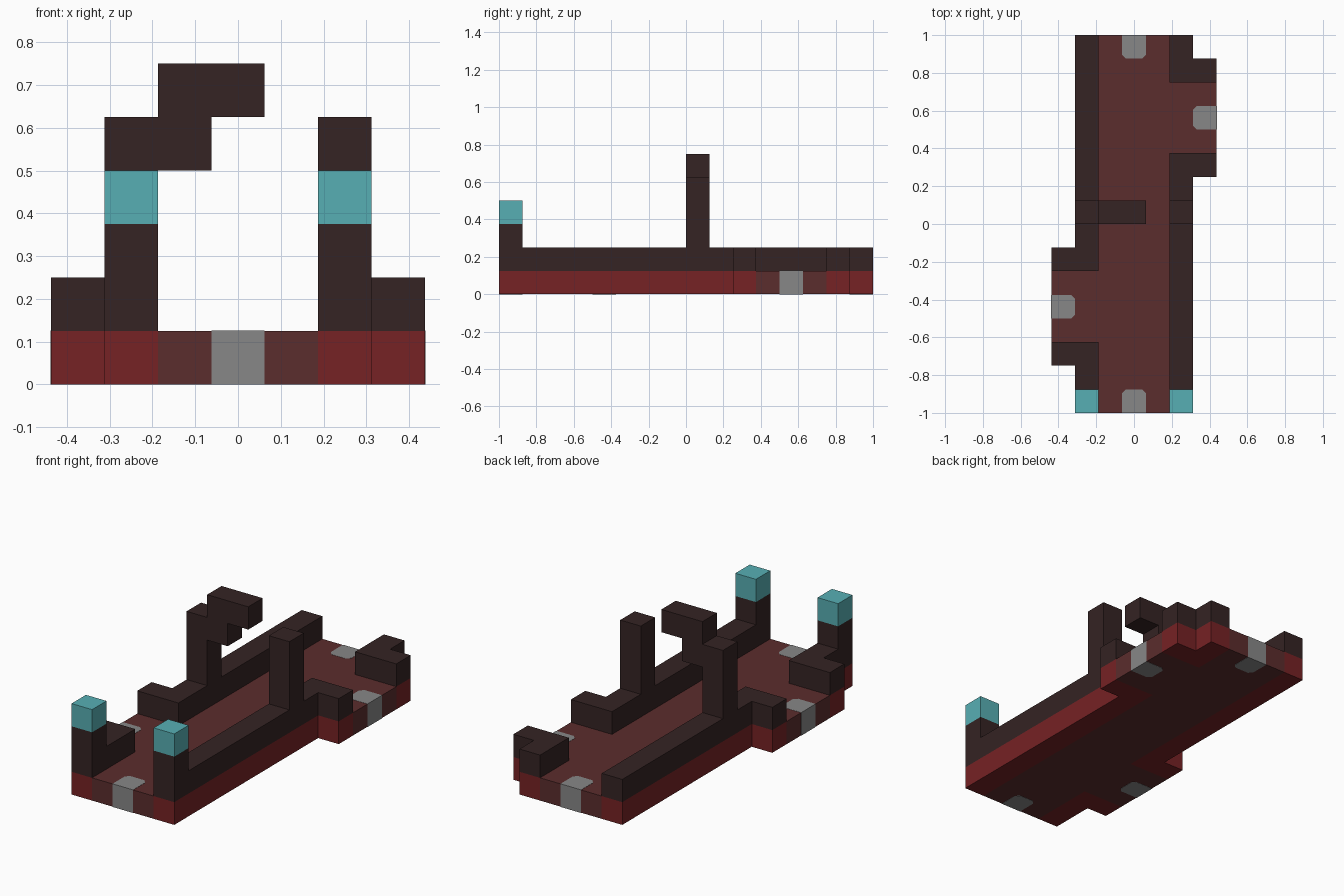
import bpy
import bmesh
from mathutils import Vector

if "Cube" in bpy.data.objects:
    bpy.data.objects.remove(bpy.data.objects["Cube"], do_unlink=True)

U = 0.125                              # block size
ORIGIN = Vector((-3.5, -8, 0))         # grid corner, in blocks


def material(name, rgb):
    m = bpy.data.materials.new(name)
    m.use_nodes = True
    m.diffuse_color = (*rgb, 1)
    m.node_tree.nodes["Principled BSDF"].inputs["Base Color"].default_value = (*rgb, 1)
    return m


dark_wood = material("dark wood", (0.035, 0.017, 0.017))
hull_red = material("hull red", (0.18, 0.016, 0.018))
deck_brown = material("deck brown", (0.104, 0.026, 0.026))
stone_grey = material("stone grey", (0.245, 0.245, 0.245))
lamp_teal = material("lamp teal", (0.097, 0.43, 0.455))


def block(x, y, z, w=1, d=1, h=1):
    """All grid cells of a box."""
    return {(i, j, k) for i in range(x, x + w)
            for j in range(y, y + d) for k in range(z, z + h)}


def finish(name, bm, mat):
    bmesh.ops.recalc_face_normals(bm, faces=bm.faces)
    me = bpy.data.meshes.new(name)
    bm.to_mesh(me)
    bm.free()
    me.materials.append(mat)
    bpy.context.collection.objects.link(bpy.data.objects.new(name, me))


def shell(name, cells, solid, mat):
    """Outer skin of a group of cells, without faces hidden by other parts."""
    bm = bmesh.new()
    for c in cells:
        for axis in range(3):
            for side in (0, 1):
                n = list(c)
                n[axis] += 2 * side - 1
                if tuple(n) in solid:
                    continue
                a, b = (axis + 1) % 3, (axis + 2) % 3
                corners = []
                for p, q in ((0, 0), (1, 0), (1, 1), (0, 1)):
                    v = Vector(c)
                    v[axis] += side
                    v[a] += p
                    v[b] += q
                    corners.append(bm.verts.new((v + ORIGIN) * U))
                if not side:
                    corners.reverse()
                bm.faces.new(corners)
    bmesh.ops.remove_doubles(bm, verts=bm.verts, dist=0.001)
    bmesh.ops.dissolve_limit(bm, angle_limit=0.01, verts=bm.verts, edges=bm.edges)
    me = bpy.data.meshes.new(name)
    bm.to_mesh(me)
    bm.free()
    me.materials.append(mat)
    bpy.context.collection.objects.link(bpy.data.objects.new(name, me))


# Low side walls, stepping out around an open bay on each side
right_wall = block(1, 0, 1, d=2) | block(0, 2, 1, w=2) | block(0, 6, 1, w=2) | block(1, 7, 1, d=9)
left_wall = block(5, 0, 1, d=10) | block(5, 10, 1, w=2) | block(5, 14, 1, w=2) | block(5, 15, 1)

# Hull band under the walls, deck everywhere else
hull = {(x, y, 0) for x, y, z in right_wall | left_wall}
deck = block(2, 0, 0, w=3, d=16) | block(0, 3, 0, w=2, d=3) | block(5, 11, 0, w=2, d=3)

parts = [
    ("right_wall", right_wall, dark_wood),
    ("left_wall", left_wall, dark_wood),
    ("hull", hull, hull_red),
    ("deck", deck, deck_brown),
    ("bent_mast", block(1, 8, 2, h=3) | block(2, 8, 4) | block(2, 8, 5, w=2), dark_wood),
    ("straight_mast", block(5, 8, 2, h=3), dark_wood),
]
for side, x in (("right", 1), ("left", 5)):
    parts.append((side + "_lamp_post", block(x, 0, 2), dark_wood))
    parts.append((side + "_lamp", block(x, 0, 3), lamp_teal))

solid = set().union(*(cells for _, cells, _ in parts))
for name, cells, mat in parts:
    shell(name, cells, solid, mat)


# Grey entry stones: thin cladding with clipped inner corners
def entry_stone(name, edge, out):
    out = Vector(out)
    along = Vector((-out.y, out.x, 0))
    skin, half, cut = 0.001, U / 2, 0.02
    outline = [(skin, -half), (skin, half), (cut - U, half), (-U, half - cut),
               (-U, cut - half), (cut - U, -half)]
    bm = bmesh.new()
    base = bm.faces.new([bm.verts.new(Vector(edge) + out * o + along * s - Vector((0, 0, skin)))
                         for o, s in outline])
    top = bmesh.ops.extrude_face_region(bm, geom=[base], use_keep_orig=True)["geom"]
    bmesh.ops.translate(bm, vec=(0, 0, U + 2 * skin),
                        verts=[g for g in top if isinstance(g, bmesh.types.BMVert)])
    finish(name, bm, stone_grey)


entry_stone("front_stone", (0, -1, 0), (0, -1, 0))
entry_stone("back_stone", (0, 1, 0), (0, 1, 0))
entry_stone("right_stone", (-3.5 * U, -3.5 * U, 0), (-1, 0, 0))
entry_stone("left_stone", (3.5 * U, 4.5 * U, 0), (1, 0, 0))
